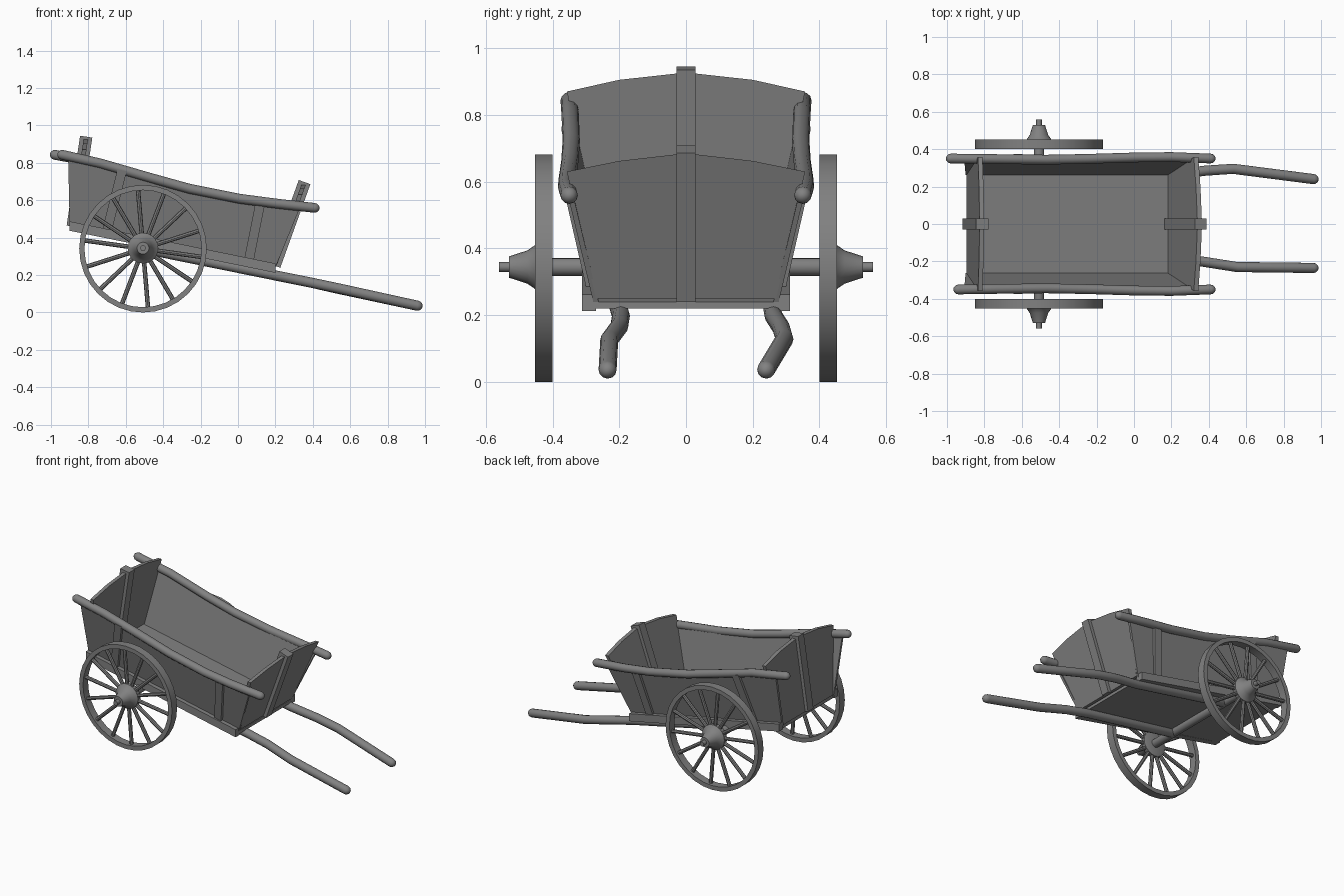
import bpy, bmesh, math
from mathutils import Vector

if "Cube" in bpy.data.objects:
    bpy.data.objects.remove(bpy.data.objects["Cube"])

wood = bpy.data.materials.new("grey_wood")
wood.use_nodes = True
GREY = (0.22, 0.22, 0.22, 1)
wood.diffuse_color = GREY
wood.node_tree.nodes["Principled BSDF"].inputs["Base Color"].default_value = GREY


def finish(name, bm, smooth=False):
    bmesh.ops.recalc_face_normals(bm, faces=bm.faces)
    mesh = bpy.data.meshes.new(name)
    bm.to_mesh(mesh)
    bm.free()
    mesh.materials.append(wood)
    ob = bpy.data.objects.new(name, mesh)
    bpy.context.collection.objects.link(ob)
    if smooth:
        bpy.ops.object.select_all(action="DESELECT")
        ob.select_set(True)
        bpy.context.view_layer.objects.active = ob
        bpy.ops.object.shade_smooth_by_angle(angle=math.radians(35))
    return ob


def prism(name, outline, shift):
    """Extrude a flat outline along a vector, centred on the outline."""
    bm = bmesh.new()
    half = Vector(shift) / 2
    a = [bm.verts.new(Vector(p) - half) for p in outline]
    b = [bm.verts.new(Vector(p) + half) for p in outline]
    n = len(a)
    bm.faces.new(a)
    bm.faces.new(b[::-1])
    for i in range(n):
        bm.faces.new((a[i], a[(i + 1) % n], b[(i + 1) % n], b[i]))
    return finish(name, bm)


def ring_loft(bm, rings, closed=False):
    n = len(rings[0])
    count = len(rings)
    for k in range(count if closed else count - 1):
        p, q = rings[k], rings[(k + 1) % count]
        for i in range(n):
            bm.faces.new((p[i], p[(i + 1) % n], q[(i + 1) % n], q[i]))
    if not closed:
        bm.faces.new(rings[0])
        bm.faces.new(rings[-1])


def lathe(bm, profile, sides, cx, cz, closed=False):
    """Revolve (y, radius) points about a line parallel to y."""
    rings = []
    for y, r in profile:
        rings.append([bm.verts.new((cx + r * math.cos(math.tau * i / sides), y,
                                    cz + r * math.sin(math.tau * i / sides)))
                      for i in range(sides)])
    ring_loft(bm, rings, closed)


def tube(name, points, r, sides=12):
    """Round pole through the points with domed ends."""
    pts = [Vector(p) for p in points]
    head, tail = (pts[0] - pts[1]).normalized(), (pts[-1] - pts[-2]).normalized()
    dome = [(math.sin(a), math.cos(a)) for a in (0.5, 1.0, 1.4)]
    path = [(pts[0] + head * r * s, r * c) for s, c in reversed(dome)]
    path += [(p, r) for p in pts]
    path += [(pts[-1] + tail * r * s, r * c) for s, c in dome]
    bm = bmesh.new()
    rings = []
    for i, (p, rad) in enumerate(path):
        d = (path[min(i + 1, len(path) - 1)][0] - path[max(i - 1, 0)][0]).normalized()
        u = d.cross(Vector((0, 0, 1))).normalized()
        v = u.cross(d)
        rings.append([bm.verts.new(p + rad * (u * math.cos(math.tau * k / sides)
                                              + v * math.sin(math.tau * k / sides)))
                      for k in range(sides)])
    ring_loft(bm, rings)
    return finish(name, bm, True)


# Shared layout: sloping floor, flaring sides, leaning end boards
def floor_z(x):
    return 0.28 - 0.2 * x


def side_y(x, z):
    return 0.27 + 0.22 * (z - floor_z(x))


def front_x(z):
    return 0.195 + 0.36 * (z - 0.25)


def back_x(z):
    return -0.885 + 0.15 * (z - 0.45)


TOP = [(-0.98, 0.845), (-0.74, 0.80), (-0.47, 0.722), (-0.257, 0.663),
       (0.01, 0.61), (0.2, 0.585), (0.41, 0.561)]


def top_z(x):
    for (x0, z0), (x1, z1) in zip(TOP, TOP[1:]):
        if x <= x1:
            return z0 + (z1 - z0) * (x - x0) / (x1 - x0)
    return TOP[-1][1]


# Floor
prism("floor", [(-0.89, 0, 0.46), (0.2, 0, 0.24), (0.2, 0, 0.22), (-0.89, 0, 0.435)],
      (0, 0.55, 0))

# Sides, sills, battens, top rails
for s, label in ((1, "left"), (-1, "right")):
    def on_side(x, z, out=0.0):
        return (x, s * (side_y(x, z) + out), z)

    tops = [-0.908, -0.74, -0.47, -0.257, 0.01, 0.2, 0.335]
    outline = [on_side(x, top_z(x)) for x in tops]
    outline += [on_side(0.2, 0.24), on_side(-0.9, 0.46)]
    prism(label + "_side_board", outline, (0, 0.016, 0))
    prism(label + "_sill", [(-0.9, s * 0.29, 0.487), (0.2, s * 0.29, 0.262),
                            (0.2, s * 0.29, 0.212), (-0.9, s * 0.29, 0.437)], (0, 0.042, 0))
    for i, (xt, xb) in enumerate(((-0.62, -0.7), (0.12, 0.06))):
        corners = [(xt - 0.025, top_z(xt)), (xt + 0.025, top_z(xt) - 0.01),
                   (xb + 0.025, floor_z(xb) + 0.015), (xb - 0.025, floor_z(xb) + 0.025)]
        prism(f"{label}_side_batten_{i + 1}", [on_side(x, z, 0.015) for x, z in corners],
              (0, 0.02, 0))
    wobble = [0, -0.003, -0.006, -0.002, 0.006, 0.008, 0]
    tube(label + "_top_rail",
         [(x + (0.04 if s < 0 and x < -0.9 else 0), s * (0.35 + w), z - 0.002)
          for (x, z), w in zip(TOP, wobble)], 0.026)


# End boards with arched tops and central posts
def end_board(name, lean, low, corner, mid, peak, post_top):
    half = [(0.27, low), (0.357, corner), (0.2, mid)]
    pts = [(y, z) for y, z in half] + [(0, peak)] + [(-y, z) for y, z in reversed(half)]
    prism(name + "_board", [(lean(z), y, z) for y, z in pts], (0.024, 0, 0))
    tilt = lean(1) - lean(0)
    bottom, top = Vector((lean(low), 0, low)), Vector((lean(post_top), 0, post_top))
    n = Vector((1, 0, -tilt)).normalized() * 0.033
    prism(name + "_post", [bottom - n, bottom + n, top + n, top - n], (0, 0.058, 0))


end_board("front", front_x, 0.25, 0.63, 0.662, 0.685, 0.697)
end_board("back", back_x, 0.46, 0.87, 0.905, 0.927, 0.94)

# Pulling shafts
tube("left_shaft", [(-0.5, 0.24, 0.34), (0.2, 0.262, 0.198), (0.38, 0.285, 0.162),
                    (0.53, 0.295, 0.128), (0.96, 0.24, 0.036)], 0.027)
tube("right_shaft", [(-0.5, -0.24, 0.34), (0.2, -0.195, 0.198), (0.36, -0.2, 0.166),
                     (0.55, -0.23, 0.126), (0.96, -0.235, 0.036)], 0.027)

# Axle and wheels
WX, WZ, R = -0.508, 0.341, 0.341
bm = bmesh.new()
lathe(bm, [(-0.56, 0.015), (-0.5, 0.015), (-0.44, 0.027),
           (0.44, 0.027), (0.5, 0.015), (0.56, 0.015)], 16, WX, WZ + 0.003)
finish("axle", bm, True)

SPOKES = 14
for s, label in ((1, "left"), (-1, "right")):
    bm = bmesh.new()
    lathe(bm, [(s * 0.4, R), (s * 0.453, R), (s * 0.453, R - 0.028), (s * 0.4, R - 0.028)],
          32, WX, WZ, closed=True)
    finish(label + "_wheel_rim", bm, True)

    bm = bmesh.new()
    lathe(bm, [(s * y, r) for y, r in ((0.405, 0.06), (0.412, 0.082), (0.44, 0.082),
                                       (0.452, 0.066), (0.475, 0.05), (0.53, 0.032))],
          20, WX, WZ + 0.003)
    finish(label + "_wheel_hub", bm, True)

    bm = bmesh.new()
    for k in range(SPOKES):
        a = math.radians(172) + math.tau * k / SPOKES
        d = Vector((math.cos(a), 0, math.sin(a)))
        u, v = Vector((0, 1, 0)), d.cross(Vector((0, 1, 0)))
        c = Vector((WX, s * 0.427, WZ))
        rings = [[bm.verts.new(c + d * dist + 0.012 * (u * math.cos(t) + v * math.sin(t)))
                  for t in [math.tau * j / 8 for j in range(8)]]
                 for dist in (0.06, R - 0.015)]
        ring_loft(bm, rings)
    finish(label + "_wheel_spokes", bm, True)
